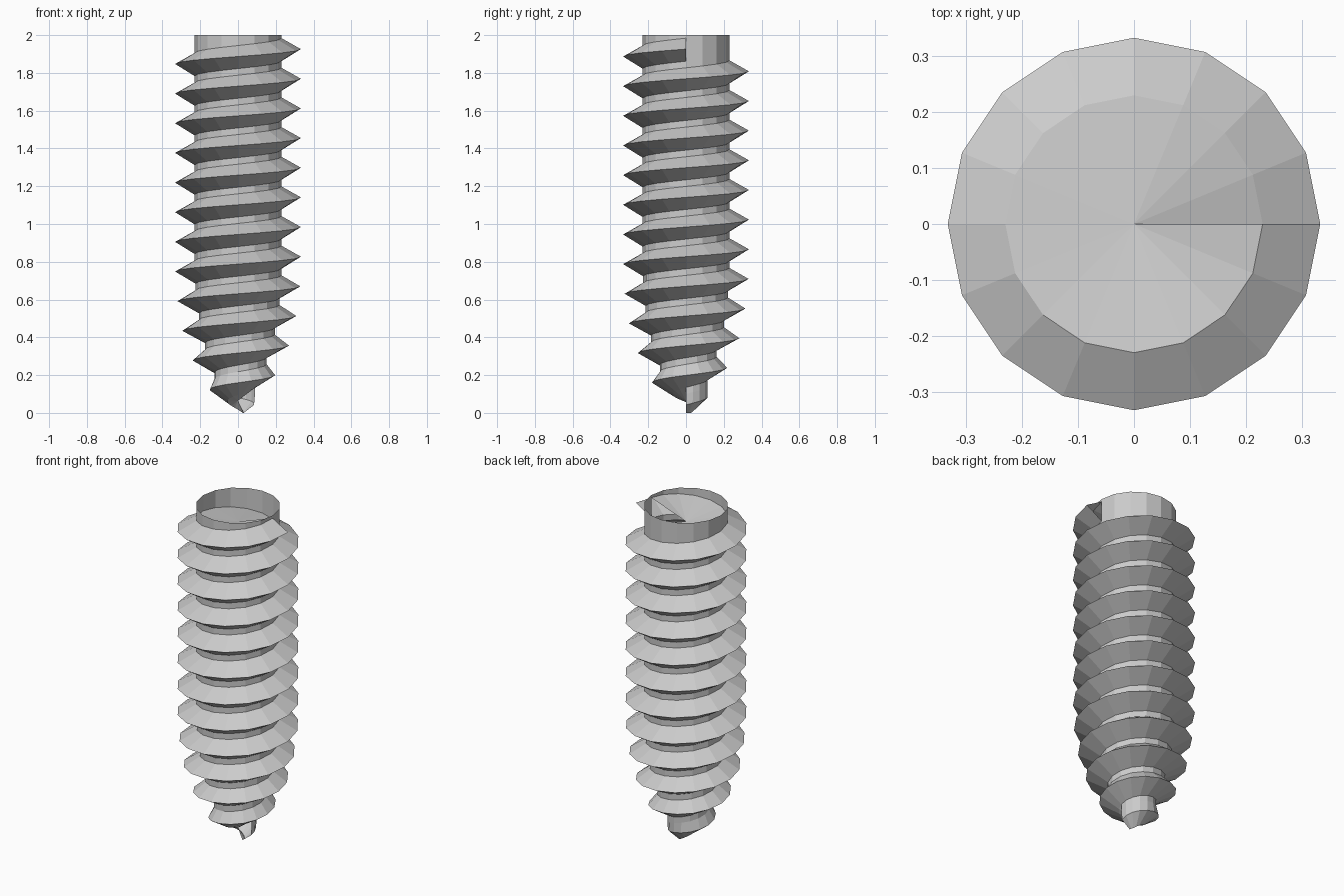
import bpy, bmesh
from math import cos, sin, pi

if "Cube" in bpy.data.objects:
    bpy.data.objects.remove(bpy.data.objects["Cube"])

SIDES, TURNS, PITCH = 16, 12, 0.157
N = SIDES * TURNS


def lerp_table(table, u):
    for (a, ra), (b, rb) in zip(table, table[1:]):
        if u <= b:
            return ra + (rb - ra) * (u - a) / (b - a)
    return table[-1][1]


# Radius against number of turns: tapered point, then constant
CREST = [(0, .085), (.25, .115), (.5, .15), (.75, .18), (1, .197), (1.5, .24),
         (2, .27), (2.5, .295), (3, .309), (3.5, .32), (4, .33), (4.5, .333)]
CORE = [(-1, .03), (-.5, .055), (0, .09), (.25, .115), (.5, .125), (1, .152),
        (2, .195), (3, .22), (4, .23)]

bm = bmesh.new()


def helix(table, z0, shift=0.0):
    verts = []
    for i in range(N + 1):
        t = i / SIDES
        a = 2 * pi * t
        r = lerp_table(table, t + shift)
        verts.append(bm.verts.new((r * cos(a), r * sin(a), max(0, z0 + PITCH * t))))
    return verts


def strip(lower, upper):
    for i in range(min(len(lower), len(upper)) - 1):
        bm.faces.new((lower[i], lower[i + 1], upper[i + 1], upper[i]))


def fan(ring, z, flip=False):
    c = bm.verts.new((0, 0, z))
    for a, b in zip(ring, ring[1:]):
        bm.faces.new((b, a, c) if flip else (a, b, c))


# Thread flanks and the root between turns
low = helix(CORE, -0.022, -1)
crest = helix(CREST, 0.042)
high = helix(CORE, 0.100)
strip(low, crest)
strip(crest, high)
strip(high, low[SIDES:])

# Open collar above the last turn
last = high[-SIDES - 1:]
rim = [bm.verts.new((v.co.x, v.co.y, 2.0)) for v in last]
strip(last, rim)

# Spiral floor inside the collar and the underside of the point
fan(last, 1.903)
fan(low[:SIDES + 1], 0.065, True)

mesh = bpy.data.meshes.new("threaded_screw")
bm.to_mesh(mesh)
bm.free()
obj = bpy.data.objects.new("threaded_screw", mesh)
bpy.context.collection.objects.link(obj)
